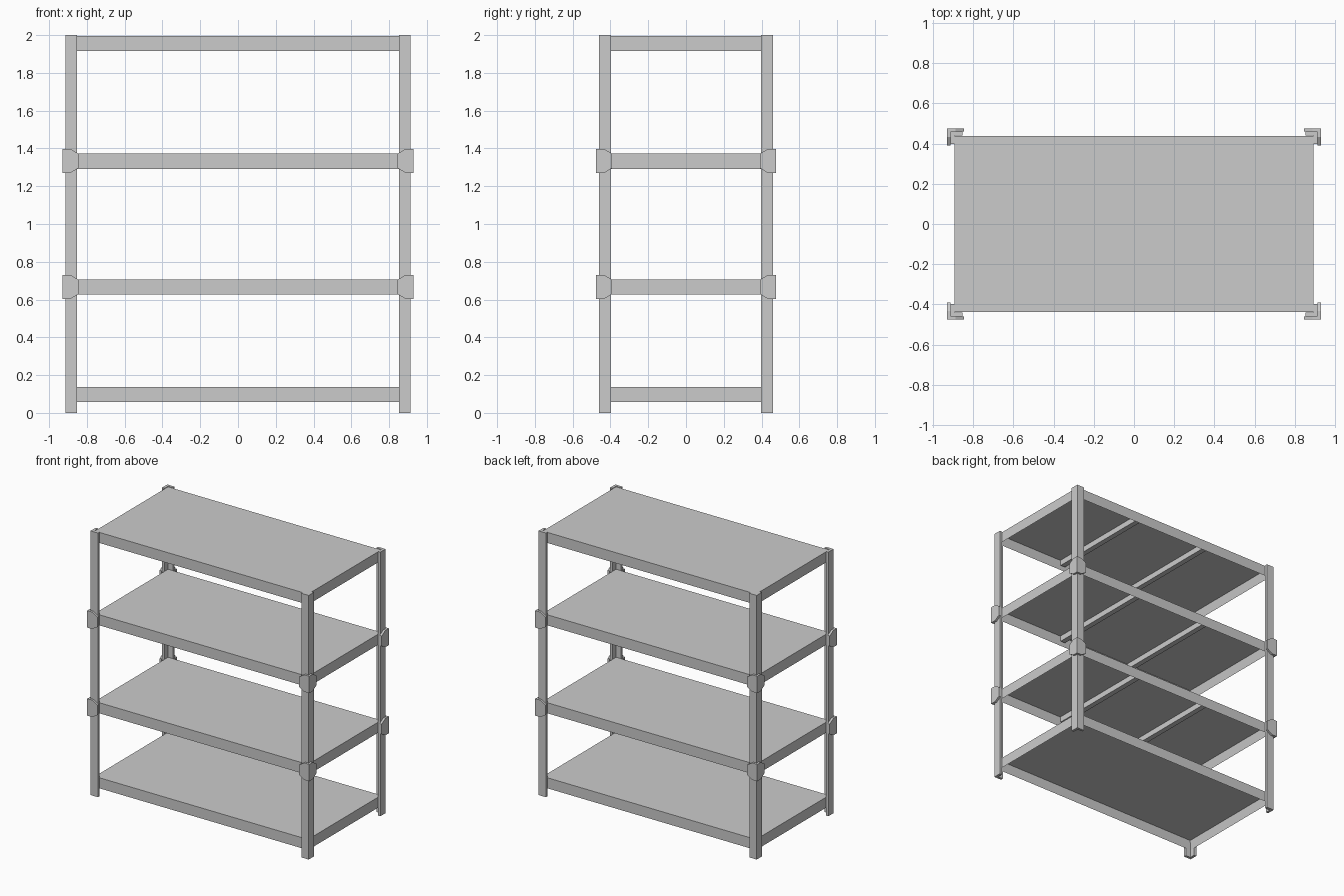
import bpy, bmesh
from mathutils import Vector

if "Cube" in bpy.data.objects:
    bpy.data.objects.remove(bpy.data.objects["Cube"])

POST_X, POST_Y = 0.914, 0.46      # outer faces of the posts
ARM, WALL = 0.062, 0.02           # post flange width and sheet thickness
SX, SY, SH = 0.893, 0.438, 0.08   # shelf half sizes and rim height
TOPS = {"bottom": 0.138, "lower": 0.706, "upper": 1.372, "top": 1.996}


def finish(bm, name):
    bmesh.ops.recalc_face_normals(bm, faces=bm.faces)
    mesh = bpy.data.meshes.new(name)
    bm.to_mesh(mesh)
    bm.free()
    obj = bpy.data.objects.new(name, mesh)
    bpy.context.collection.objects.link(obj)
    return obj


def prism(bm, points, direction):
    face = bm.faces.new([bm.verts.new(p) for p in points])
    ext = bmesh.ops.extrude_face_region(bm, geom=[face], use_keep_orig=True)
    moved = [g for g in ext["geom"] if isinstance(g, bmesh.types.BMVert)]
    bmesh.ops.translate(bm, verts=moved, vec=Vector(direction))


def box(name, x0, x1, y0, y1, z0, z1):
    bm = bmesh.new()
    prism(bm, [(x0, y0, z0), (x1, y0, z0), (x1, y1, z0), (x0, y1, z0)], (0, 0, z1 - z0))
    return finish(bm, name)


def shelf(name, top):
    # open tray: box with its underside inset and pushed up to the deck
    obj = box(name, -SX, SX, -SY, SY, top - SH, top)
    bm = bmesh.new()
    bm.from_mesh(obj.data)
    under = min(bm.faces, key=lambda f: f.calc_center_median().z)
    bmesh.ops.inset_region(bm, faces=[under], thickness=0.02)
    bmesh.ops.translate(bm, verts=list(under.verts), vec=(0, 0, SH - 0.012))
    bm.to_mesh(obj.data)
    bm.free()


def post(name, sx, sy):
    # L-shaped angle post
    outline = [(0, 0), (ARM, 0), (ARM, WALL), (WALL, WALL), (WALL, ARM), (0, ARM)]
    bm = bmesh.new()
    prism(bm, [(sx * (POST_X - u), sy * (POST_Y - v), 0) for u, v in outline], (0, 0, 2))
    finish(bm, name)


def bracket(name, sx, sy, zc):
    # two tapered plates wrapped around the outside of the post
    t = 0.016
    ox, oy = POST_X + t, POST_Y + t
    side = [(0.0, -0.064), (0.042, -0.064), (0.085, -0.038),
            (0.085, 0.038), (0.042, 0.064), (0.0, 0.064)]
    bm = bmesh.new()
    prism(bm, [(sx * (ox - u), sy * oy, zc + w) for u, w in side], (0, -sy * t, 0))
    prism(bm, [(sx * ox, sy * (oy - u), zc + w) for u, w in side], (-sx * t, 0, 0))
    finish(bm, name)


# shelves, with two cross braces under all but the bottom one
for label, top in TOPS.items():
    shelf(label + "_shelf", top)
    if label != "bottom":
        for i, x in enumerate((-0.31, 0.31)):
            box(f"{label}_shelf_brace_{i + 1}", x - 0.02, x + 0.02,
                -SY + 0.018, SY - 0.018, top - 0.055, top - 0.01)

# corner posts and the brackets joining them
for sx, xn in ((-1, "left"), (1, "right")):
    for sy, yn in ((-1, "front"), (1, "back")):
        post(f"{yn}_{xn}_post", sx, sy)
        for label, zc in (("lower", 0.667), ("upper", 1.334)):
            bracket(f"{yn}_{xn}_{label}_bracket", sx, sy, zc)
